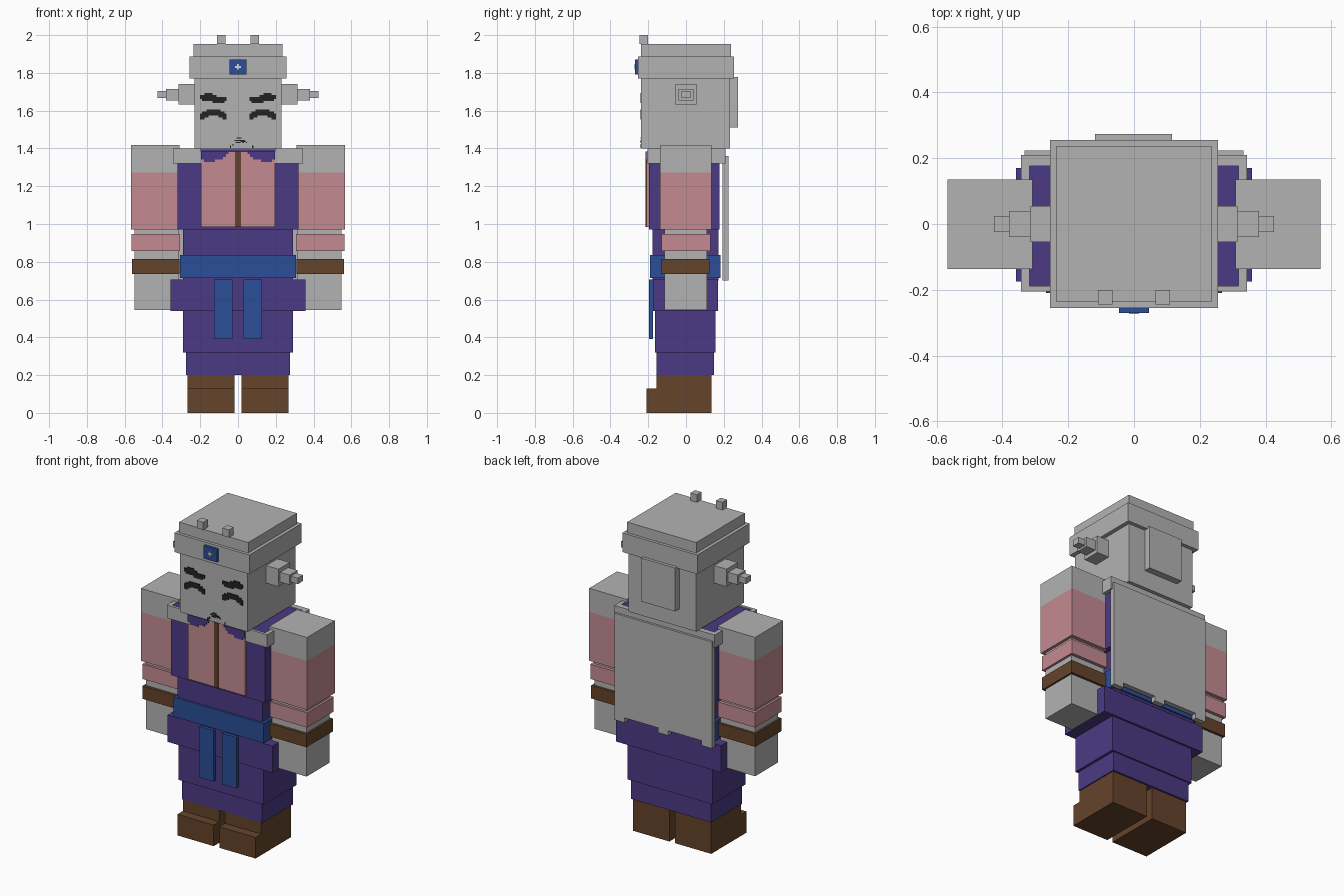
import bpy
import bmesh

old = bpy.data.objects.get("Cube")
if old:
    bpy.data.objects.remove(old, do_unlink=True)


def material(name, r, g, b):
    m = bpy.data.materials.new(name)
    m.use_nodes = True
    m.diffuse_color = (r, g, b, 1)
    m.node_tree.nodes["Principled BSDF"].inputs["Base Color"].default_value = (r, g, b, 1)
    return m


GREY = material("stone grey", 0.45, 0.45, 0.45)
PURPLE = material("deep purple", 0.07, 0.042, 0.23)
BLUE = material("sash blue", 0.024, 0.078, 0.32)
PINK = material("dusty pink", 0.55, 0.26, 0.29)
BROWN = material("leather brown", 0.13, 0.058, 0.024)
BLACK = material("ink black", 0.017, 0.015, 0.015)
WHITE = material("badge white", 0.7, 0.72, 0.78)


def add_box(bm, x, y, z):
    """Add a box spanning the three (low, high) ranges."""
    verts = bmesh.ops.create_cube(bm, size=1)["verts"]
    for v in verts:
        v.co = [r[0] if c < 0 else r[1] for c, r in zip(v.co, (x, y, z))]


def finish(name, bm, mat):
    mesh = bpy.data.meshes.new(name)
    bmesh.ops.recalc_face_normals(bm, faces=bm.faces)
    bm.to_mesh(mesh)
    bm.free()
    mesh.materials.append(mat)
    ob = bpy.data.objects.new(name, mesh)
    bpy.context.scene.collection.objects.link(ob)
    return ob


def box(name, mat, x, y, z):
    bm = bmesh.new()
    add_box(bm, x, y, z)
    return finish(name, bm, mat)


def pair(name, mat, x, y, z):
    """One box on each side, mirrored across x."""
    box("left_" + name, mat, x, y, z)
    box("right_" + name, mat, (-x[1], -x[0]), y, z)


def painted(name, mat, rows, x, z, cell, y, flip=1):
    """Thin plate built from pixel rows, starting at the upper corner (x, z)."""
    bm = bmesh.new()
    for j, row in enumerate(rows):
        i = 0
        while i < len(row):
            n = len(row[i:]) - len(row[i:].lstrip("#"))
            if n:
                ends = sorted((flip * (x + i * cell), flip * (x + (i + n) * cell)))
                add_box(bm, ends, (y - 0.004, y + 0.002), (z - (j + 1) * cell, z - j * cell))
            i += max(n, 1)
    finish(name, bm, mat)


# Boots and legs
pair("boot", BROWN, (0.019, 0.267), (-0.155, 0.135), (0, 0.2))
pair("boot_toe", BROWN, (0.019, 0.267), (-0.21, -0.15), (0, 0.13))
box("trouser_cuffs", PURPLE, (-0.274, 0.274), (-0.155, 0.147), (0.2, 0.32))
pair("trouser_leg", PURPLE, (0.001, 0.29), (-0.165, 0.157), (0.32, 0.545))

# Hips, sash and torso
box("tunic_skirt", PURPLE, (-0.358, 0.358), (-0.175, 0.17), (0.54, 0.705))
box("waist", PURPLE, (-0.29, 0.29), (-0.177, 0.172), (0.70, 0.975))
box("sash", BLUE, (-0.307, 0.307), (-0.19, 0.182), (0.715, 0.835))
pair("sash_tail", BLUE, (0.03, 0.126), (-0.197, -0.176), (0.39, 0.705))
box("torso", PURPLE, (-0.32, 0.32), (-0.195, 0.177), (0.97, 1.394))

# Chest panel with central strip and dark neckline
box("chest_panel", PINK, (-0.195, 0.195), (-0.21, -0.19), (0.985, 1.385))
box("chest_strip", BROWN, (-0.015, 0.015), (-0.215, -0.205), (0.985, 1.385))
NECKLINE = ["##########", "#########.", "########..", ".####....."]
for side, flip in (("right", 1), ("left", -1)):
    painted(side + "_neckline", PURPLE, NECKLINE, -0.195, 1.385, 0.0145, -0.21, flip)

# Collar
pair("collar_front", GREY, (0.195, 0.343), (-0.205, -0.188), (1.32, 1.4))
pair("collar_side", GREY, (0.318, 0.343), (-0.205, 0.21), (1.32, 1.4))
box("collar_back", GREY, (-0.343, 0.343), (0.176, 0.21), (1.32, 1.4))

# Cape with tabs along the hem
cape = bmesh.new()
add_box(cape, (-0.333, 0.333), (0.192, 0.224), (0.732, 1.36))
for cx in (-0.298, 0, 0.298):
    add_box(cape, (cx - 0.035, cx + 0.035), (0.192, 0.224), (0.702, 0.732))
finish("cape", cape, GREY)

# Arms
pair("shoulder", GREY, (0.309, 0.567), (-0.137, 0.135), (1.272, 1.417))
pair("sleeve", PINK, (0.309, 0.567), (-0.137, 0.135), (0.97, 1.272))
pair("forearm", GREY, (0.312, 0.549), (-0.115, 0.11), (0.545, 0.97))
pair("arm_band", PINK, (0.308, 0.563), (-0.13, 0.13), (0.857, 0.948))
pair("wrist_cuff", BROWN, (0.31, 0.56), (-0.132, 0.125), (0.735, 0.815))

# Head, headband and cap
box("head", GREY, (-0.231, 0.231), (-0.237, 0.232), (1.4, 1.78))
box("headband", GREY, (-0.256, 0.256), (-0.255, 0.255), (1.77, 1.888))
box("cap", GREY, (-0.236, 0.236), (-0.237, 0.237), (1.888, 1.953))
pair("cap_stud", GREY, (0.066, 0.11), (-0.245, -0.2), (1.953, 2.0))
box("back_plate", GREY, (-0.118, 0.116), (0.23, 0.274), (1.51, 1.778))
box("badge", BLUE, (-0.045, 0.045), (-0.27, -0.25), (1.792, 1.872))
painted("badge_mark", WHITE, [".#.", "###", ".#."], -0.015, 1.847, 0.01, -0.269)

# Stepped ear pegs
pair("ear_base", GREY, (0.225, 0.315), (-0.055, 0.055), (1.632, 1.74))
pair("ear_middle", GREY, (0.31, 0.38), (-0.039, 0.039), (1.654, 1.715))
pair("ear_tip", GREY, (0.375, 0.426), (-0.025, 0.025), (1.666, 1.703))

# Painted face
BROW = ["..####.......",
        "########.....",
        "#############",
        ".############",
        "......######."]
EYE = ["...#######...",
       ".###########.",
       "#############",
       "####.....####",
       "##.........##"]
for side, flip in (("right", 1), ("left", -1)):
    painted(side + "_brow", BLACK, BROW, -0.2, 1.693, 0.0107, -0.237, flip)
    painted(side + "_eye", BLACK, EYE, -0.2, 1.607, 0.0107, -0.237, flip)
MOUTH = ["....#####......",
         "...............",
         "..##########...",
         "........#####..",
         "...#####..#..#.",
         "...............",
         "#..............",
         "#.............."]
painted("mouth", BLACK, MOUTH, -0.03, 1.457, 0.0055, -0.237)
for side, cx in (("right", -0.043), ("left", 0.075)):
    painted(side + "_chin_mark", BLACK, ["#", "#"], cx, 1.416, 0.007, -0.237)
